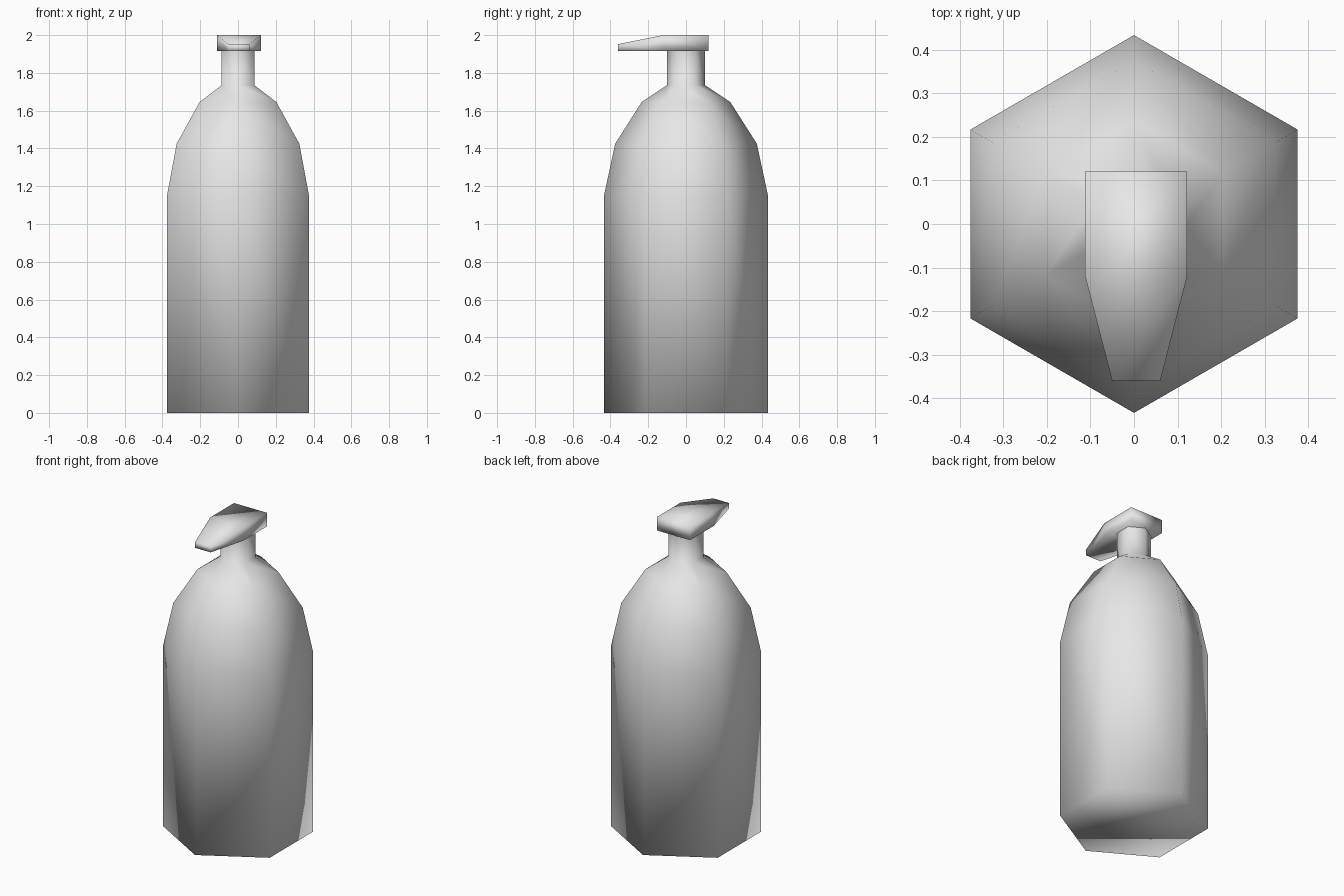
import bpy, bmesh
from math import sin, cos, pi

cube = bpy.data.objects.get("Cube")
if cube:
    bpy.data.objects.remove(cube, do_unlink=True)

grey = bpy.data.materials.new("light_grey_plastic")
grey.use_nodes = True
colour = (0.8, 0.8, 0.8, 1)
grey.diffuse_color = colour
grey.node_tree.nodes["Principled BSDF"].inputs["Base Color"].default_value = colour


def loft(name, rings, cap_end):
    """Join equal-sided rings of points into one smooth mesh."""
    bm = bmesh.new()
    loops = [[bm.verts.new(p) for p in ring] for ring in rings]
    for a, b in zip(loops, loops[1:]):
        for i in range(len(a)):
            j = (i + 1) % len(a)
            bm.faces.new((a[i], a[j], b[j], b[i]))
    bm.faces.new(loops[0])
    if cap_end:
        bm.faces.new(loops[-1])
    bmesh.ops.recalc_face_normals(bm, faces=bm.faces)
    for face in bm.faces:
        face.smooth = True
    mesh = bpy.data.meshes.new(name)
    bm.to_mesh(mesh)
    bm.free()
    mesh.materials.append(grey)
    obj = bpy.data.objects.new(name, mesh)
    bpy.context.collection.objects.link(obj)
    return obj


# Six-sided bottle with tapering shoulder and neck: (radius, height)
profile = [(0.433, 0), (0.433, 1.155), (0.375, 1.425), (0.235, 1.645),
           (0.1, 1.735), (0.1, 1.915)]
SIDES = 6
loft("bottle_body", [[(r * sin(2 * pi * i / SIDES), r * cos(2 * pi * i / SIDES), z)
                      for i in range(SIDES)] for r, z in profile], False)

# Pump head with tapered spout: (y, half width, top height)
sections = [(0.12, 0.117, 2.0), (-0.12, 0.117, 2.0), (-0.36, 0.055, 1.952)]
CENTRE, BASE = 0.005, 1.915
loft("pump_head", [[(CENTRE - w, y, BASE), (CENTRE + w, y, BASE),
                    (CENTRE + w, y, top), (CENTRE - w, y, top)]
                   for y, w, top in sections], True)
